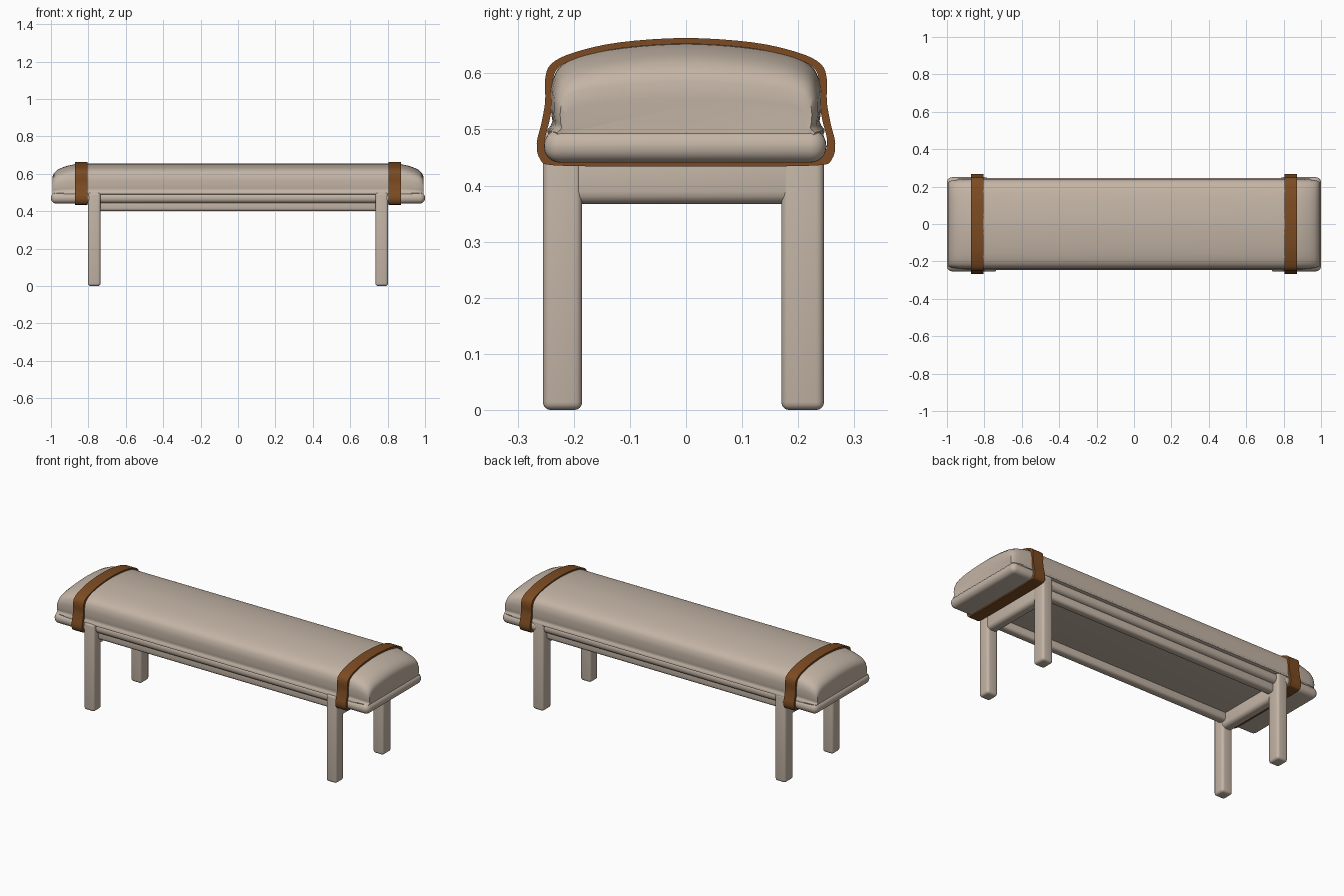
import bpy, bmesh, math

if "Cube" in bpy.data.objects:
    bpy.data.objects.remove(bpy.data.objects["Cube"])


def material(name, rgb):
    m = bpy.data.materials.new(name)
    m.diffuse_color = (*rgb, 1)
    m.use_nodes = True
    m.node_tree.nodes["Principled BSDF"].inputs["Base Color"].default_value = m.diffuse_color
    return m


beige = material("beige", (0.55, 0.46, 0.38))
brown = material("leather brown", (0.2, 0.07, 0.016))


def finish(name, bm, mat, angle=40):
    bmesh.ops.recalc_face_normals(bm, faces=bm.faces)
    me = bpy.data.meshes.new(name)
    bm.to_mesh(me)
    bm.free()
    ob = bpy.data.objects.new(name, me)
    bpy.context.collection.objects.link(ob)
    me.materials.append(mat)
    bpy.ops.object.select_all(action='DESELECT')
    bpy.context.view_layer.objects.active = ob
    ob.select_set(True)
    bpy.ops.object.shade_smooth_by_angle(angle=math.radians(angle))
    return ob


def rounded_box(name, x, y, z, r, mat, seg=4):
    bm = bmesh.new()
    bmesh.ops.create_cube(bm, size=1)
    for v in bm.verts:
        for i, (a, b) in enumerate((x, y, z)):
            v.co[i] = (a + b) / 2 + v.co[i] * (b - a)
    bmesh.ops.bevel(bm, geom=bm.edges[:], offset=r, segments=seg,
                    profile=0.5, affect='EDGES')
    return finish(name, bm, mat)


def mirrored(half):
    """Close a half outline (y >= 0, from centre to centre) into a loop."""
    return half + [(-y, z) for y, z in reversed(half[1:-1])]


def smooth_loop(pts, n=4):
    """Closed Catmull-Rom curve through the points."""
    out, k = [], len(pts)
    for i in range(k):
        p = [pts[(i + j - 1) % k] for j in range(4)]
        for s in range(n):
            t = s / n
            out.append(tuple(0.5 * (2 * b + (c - a) * t + (2 * a - 5 * b + 4 * c - d) * t * t
                                    + (3 * b - a - 3 * c + d) * t ** 3)
                             for a, b, c, d in zip(*p)))
    return out


def bridge(bm, a, b):
    for i in range(len(a)):
        j = (i + 1) % len(a)
        bm.faces.new((a[i], a[j], b[j], b[i]))


# Seat frame: slim middle, wider rounded ends outside the legs
rounded_box("seat_frame", (-0.9, 0.9), (-0.237, 0.235), (0.443, 0.5), 0.026, beige, 6)
for side, s in (("left", -1), ("right", 1)):
    rounded_box(f"frame_end_{side}", tuple(sorted((s * 0.77, s))),
                (-0.253, 0.25), (0.441, 0.5), 0.028, beige, 6)

# Lower rails under the frame, between the legs
rounded_box("front_lower_rail", (-0.76, 0.76), (-0.215, -0.165), (0.4, 0.46), 0.016, beige)
rounded_box("back_lower_rail", (-0.76, 0.76), (0.16, 0.21), (0.4, 0.46), 0.016, beige)

# Legs and the cross rails joining them
for side, s in (("left", -1), ("right", 1)):
    xs = tuple(sorted((s * 0.735, s * 0.802)))
    rounded_box(f"front_leg_{side}", xs, (-0.255, -0.185), (0, 0.5), 0.014, beige)
    rounded_box(f"back_leg_{side}", xs, (0.17, 0.246), (0, 0.5), 0.014, beige)
    rounded_box(f"cross_rail_{side}", tuple(sorted((s * 0.737, s * 0.8))),
                (-0.21, 0.2), (0.367, 0.46), 0.022, beige)

# Cushion: domed cross-section lofted along x, shrinking at the ends
BASE = 0.488
section = smooth_loop(mirrored([
    (0, 0.655), (0.1, 0.649), (0.18, 0.635), (0.222, 0.615), (0.238, 0.585),
    (0.241, 0.55), (0.238, 0.515), (0.228, BASE), (0, BASE)]))
ends = [(0.99, 0.9, 0.4), (0.992, 0.93, 0.58), (0.983, 0.955, 0.7),
        (0.965, 0.975, 0.8), (0.94, 0.985, 0.87), (0.91, 0.993, 0.93),
        (0.87, 1, 0.98), (0.83, 1, 1)]
stations = [(-x, w, h) for x, w, h in ends] + ends[::-1]
bm = bmesh.new()
rings = [[bm.verts.new((x, y * w, BASE + (z - BASE) * h)) for y, z in section]
         for x, w, h in stations]
for a, b in zip(rings, rings[1:]):
    bridge(bm, a, b)
bm.faces.new(rings[0])
bm.faces.new(rings[-1])
finish("cushion", bm, beige, 50)

# Leather straps wrapped around cushion and frame
outer = smooth_loop(mirrored([
    (0, 0.663), (0.12, 0.655), (0.2, 0.637), (0.24, 0.617), (0.251, 0.59),
    (0.251, 0.55), (0.258, 0.51), (0.266, 0.475), (0.26, 0.447),
    (0.235, 0.436), (0.1, 0.434), (0, 0.434)]))
inner = [(y * 0.945, 0.545 + (z - 0.545) * 0.91) for y, z in outer]
for side, s in (("left", -1), ("right", 1)):
    bm = bmesh.new()
    loops = [[bm.verts.new((s * 0.838 + dx, y, z)) for y, z in prof]
             for prof, dx in ((inner, -0.033), (outer, -0.033), (outer, 0.033), (inner, 0.033))]
    for i in range(4):
        bridge(bm, loops[i], loops[(i + 1) % 4])
    finish(f"strap_{side}", bm, brown)
